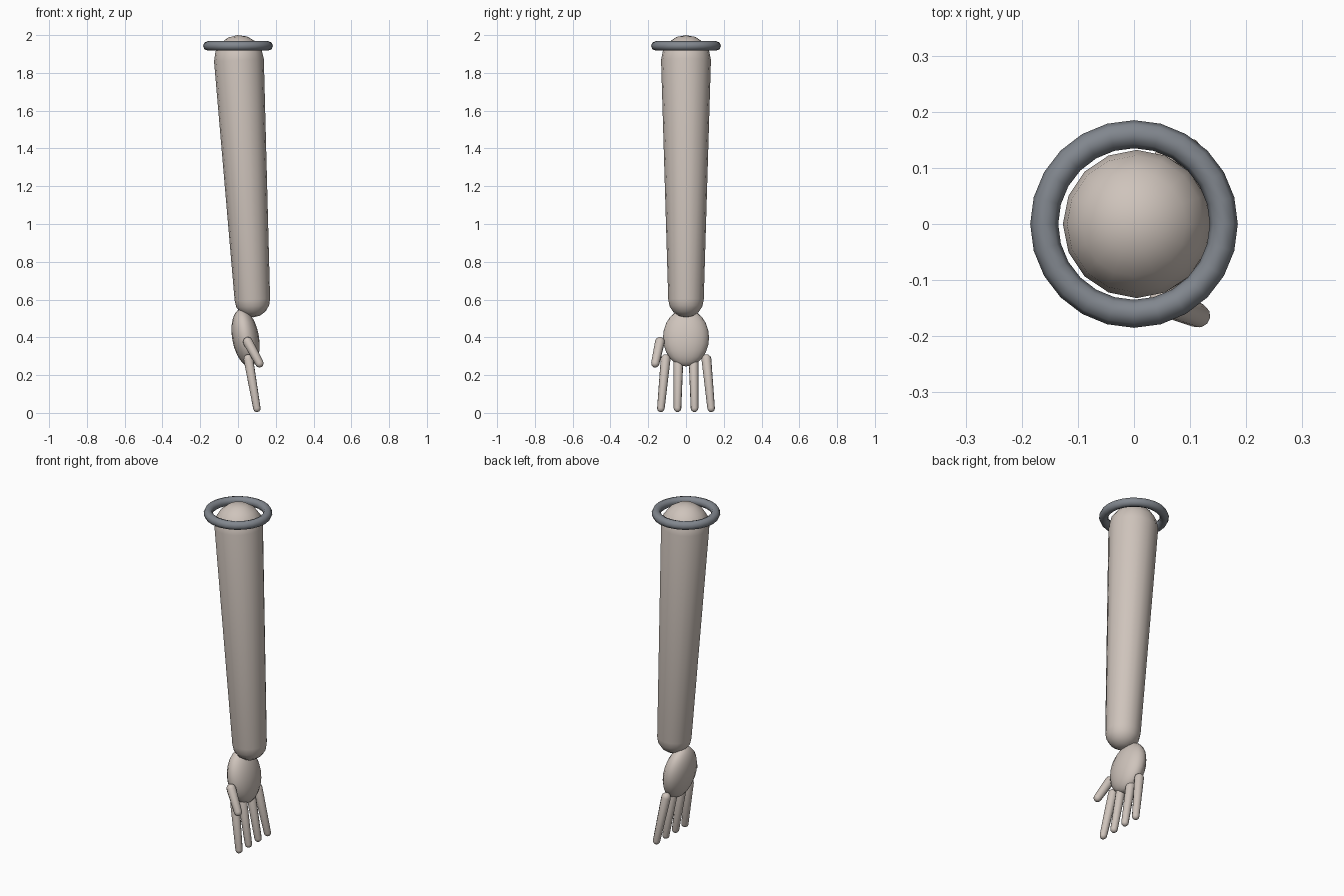
import bpy, bmesh, math
from mathutils import Vector, Matrix

if "Cube" in bpy.data.objects:
    bpy.data.objects.remove(bpy.data.objects["Cube"])


def paint(obj, name, color):
    mat = bpy.data.materials.get(name) or bpy.data.materials.new(name)
    mat.diffuse_color = color
    mat.use_nodes = True
    mat.node_tree.nodes["Principled BSDF"].inputs["Base Color"].default_value = mat.diffuse_color
    obj.data.materials.append(mat)


def smooth(obj):
    for p in obj.data.polygons:
        p.use_smooth = True


SKIN = (0.62, 0.55, 0.50, 1)
METAL = (0.22, 0.24, 0.27, 1)


def capsule(name, a, b, ra, rb, sides, cap=4):
    """Tapered rod with round ends, from centre a to centre b."""
    a, b = Vector(a), Vector(b)
    axis = b - a
    length = axis.length
    # profile as (radius, distance along the axis)
    steps = [i * math.pi / 2 / cap for i in range(1, cap + 1)]
    prof = [(ra * math.sin(t), -ra * math.cos(t)) for t in steps]
    prof += [(rb * math.sin(t), length + rb * math.cos(t)) for t in reversed(steps)]
    frame = Matrix.Translation(a) @ Vector((0, 0, 1)).rotation_difference(axis).to_matrix().to_4x4()
    bm = bmesh.new()
    rings = [[bm.verts.new((r * math.cos(2 * math.pi * i / sides),
                            r * math.sin(2 * math.pi * i / sides), h))
              for i in range(sides)] for r, h in prof]
    start = bm.verts.new((0, 0, -ra))
    end = bm.verts.new((0, 0, length + rb))
    for i in range(sides):
        j = (i + 1) % sides
        bm.faces.new((start, rings[0][j], rings[0][i]))
        bm.faces.new((end, rings[-1][i], rings[-1][j]))
        for lo, hi in zip(rings, rings[1:]):
            bm.faces.new((lo[i], lo[j], hi[j], hi[i]))
    bm.transform(frame)
    bmesh.ops.recalc_face_normals(bm, faces=bm.faces)
    mesh = bpy.data.meshes.new(name)
    bm.to_mesh(mesh)
    bm.free()
    obj = bpy.data.objects.new(name, mesh)
    bpy.context.collection.objects.link(obj)
    smooth(obj)
    paint(obj, "skin", SKIN)
    return obj


# Arm
capsule("arm", (0.005, 0, 1.868), (0.076, 0, 0.6), 0.132, 0.094, 16)

# Palm: flattened ball tilted along the fingers
bpy.ops.mesh.primitive_uv_sphere_add(segments=16, ring_count=12, radius=1,
                                     location=(0.04, 0, 0.398),
                                     rotation=(0, math.radians(-10), 0))
palm = bpy.context.object
palm.name = "palm"
palm.scale = (0.071, 0.122, 0.154)
smooth(palm)
paint(palm, "skin", SKIN)

# Fingers, fanned out in y
for n, (y0, y1) in enumerate([(-0.108, -0.133), (-0.04, -0.045), (0.04, 0.045), (0.108, 0.133)]):
    capsule(f"finger_{n + 1}", (0.055, y0, 0.285), (0.1, y1, 0.024), 0.026, 0.02, 10, 3)

# Thumb
capsule("thumb", (0.052, -0.138, 0.376), (0.114, -0.163, 0.262), 0.026, 0.022, 10, 3)

# Shoulder ring
bpy.ops.mesh.primitive_torus_add(location=(0, 0, 1.943), major_radius=0.16, minor_radius=0.025,
                                 major_segments=24, minor_segments=8)
ring = bpy.context.object
ring.name = "shoulder_ring"
smooth(ring)
paint(ring, "metal", METAL)
